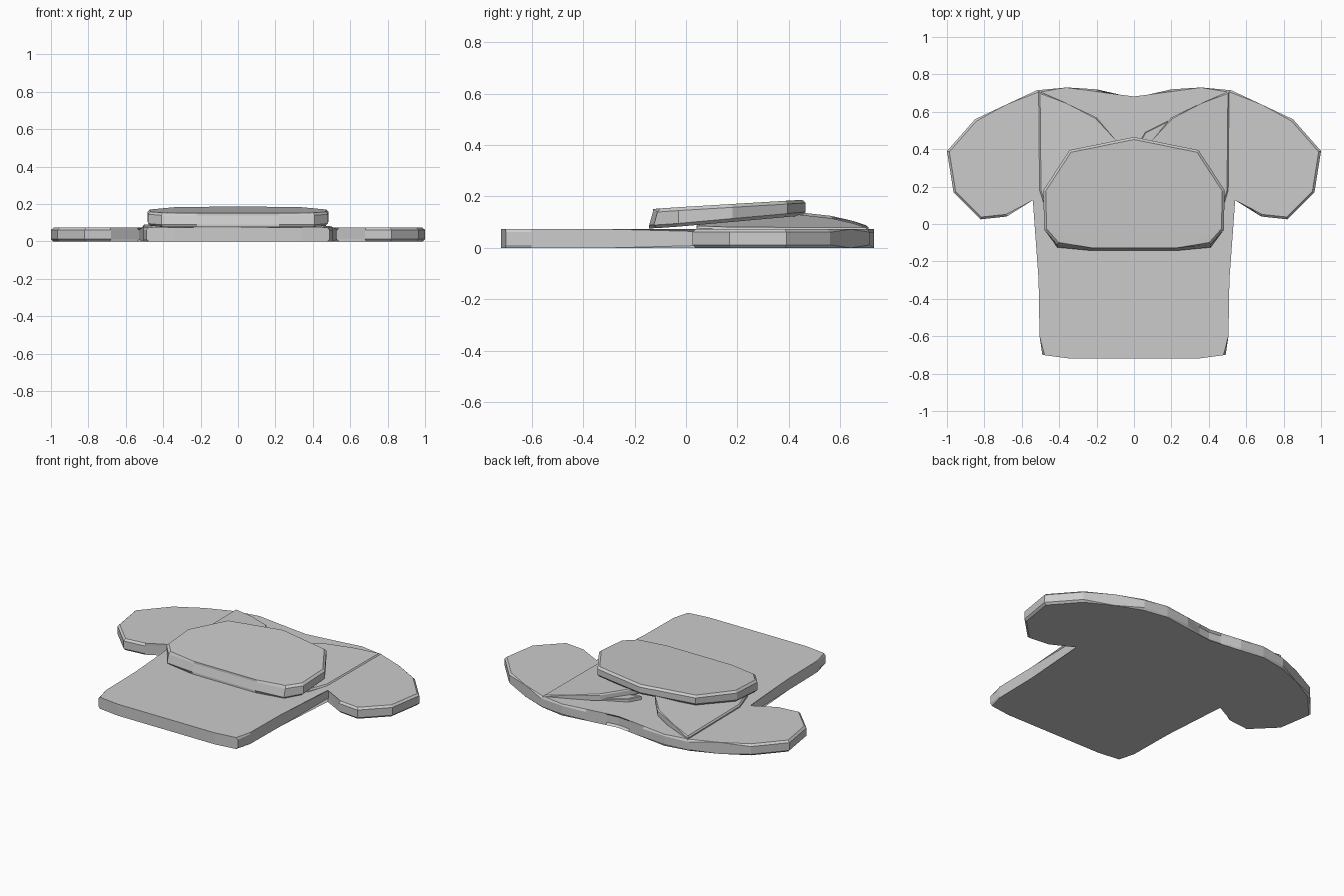
import bpy, bmesh

cube = bpy.data.objects.get("Cube")
if cube:
    bpy.data.objects.remove(cube, do_unlink=True)

# One plain cloth colour
CLOTH = (0.6, 0.6, 0.6, 1)
cloth = bpy.data.materials.new("grey cloth")
cloth.use_nodes = True
cloth.diffuse_color = CLOTH
cloth.node_tree.nodes["Principled BSDF"].inputs["Base Color"].default_value = CLOTH


def mirrored(half):
    """Close a half outline (from the back centre to the front) across x = 0."""
    return half + [(-x, y) for x, y in reversed(half) if x > 0]


def panel(name, outline, bottom, top, bevel, soft=lambda m: True):
    """Cloth panel between two height rules, with softened rims."""
    bm = bmesh.new()
    low = [bm.verts.new((x, y, bottom(x, y))) for x, y in outline]
    high = [bm.verts.new((x, y, top(x, y))) for x, y in outline]
    caps = [bm.faces.new(low), bm.faces.new(high)]
    n = len(outline)
    for i in range(n):
        j = (i + 1) % n
        bm.faces.new((low[i], low[j], high[j], high[i]))
    rims = [e for f in caps for e in f.edges
            if soft((e.verts[0].co + e.verts[1].co) / 2)]
    bmesh.ops.bevel(bm, geom=rims, offset=bevel, segments=1, affect='EDGES')
    bmesh.ops.recalc_face_normals(bm, faces=bm.faces)
    bmesh.ops.triangulate(bm, faces=[f for f in bm.faces if len(f.verts) > 4])
    mesh = bpy.data.meshes.new(name)
    bm.to_mesh(mesh)
    bm.free()
    mesh.materials.append(cloth)
    obj = bpy.data.objects.new(name, mesh)
    bpy.context.collection.objects.link(obj)
    return obj


# Shirt body with both short sleeves, lying flat
shirt = mirrored([(0, .67), (.08, .68), (.2, .72), (.36, .73), (.52, .715),
                  (.68, .64), (.85, .56), (1, .39), (.965, .17), (.82, .025),
                  (.68, .04), (.53, .15), (.51, -.3), (.505, -.6),
                  (.49, -.7), (.34, -.72)])
panel("shirt_body", shirt, lambda x, y: 0, lambda x, y: .073, .012,
      lambda m: m.y > -.65)

# Folded side flaps, rising towards the middle
flap = [(.51, .71), (.36, .645), (.2, .57), (.09, .44), (0, .3),
        (.1, .1), (.46, .04), (.505, .18)]
for side, sign, lift in (("right", -1, .009), ("left", 1, 0)):
    def rise(x, y, sign=sign, lift=lift):
        return .079 + lift + .12 * (.51 - sign * x)
    panel(side + "_flap", [(sign * x, y) for x, y in flap],
          lambda x, y: max(.06, rise(x, y) - .045), rise, .008)

# Small tucked fold peeking out beside the left flap
panel("tucked_fold", [(.02, .42), (.06, .49), (.2, .56), (.16, .45)],
      lambda x, y: .065, lambda x, y: .1 - .08 * x, .004)

# Thick folded bundle resting on the flaps, leaning up at the back
bundle = mirrored([(0, .465), (.345, .395), (.485, .18), (.48, -.03),
                   (.41, -.125), (.22, -.143)])
slab = panel("folded_bundle", bundle, lambda x, y: .085 + .09 * max(y, -.1),
             lambda x, y: .16 + .06 * y, .013)
# Slant the front face back a little
for v in slab.data.vertices:
    if v.co.y < -.05 and v.co.z > .12:
        v.co.y += .014
